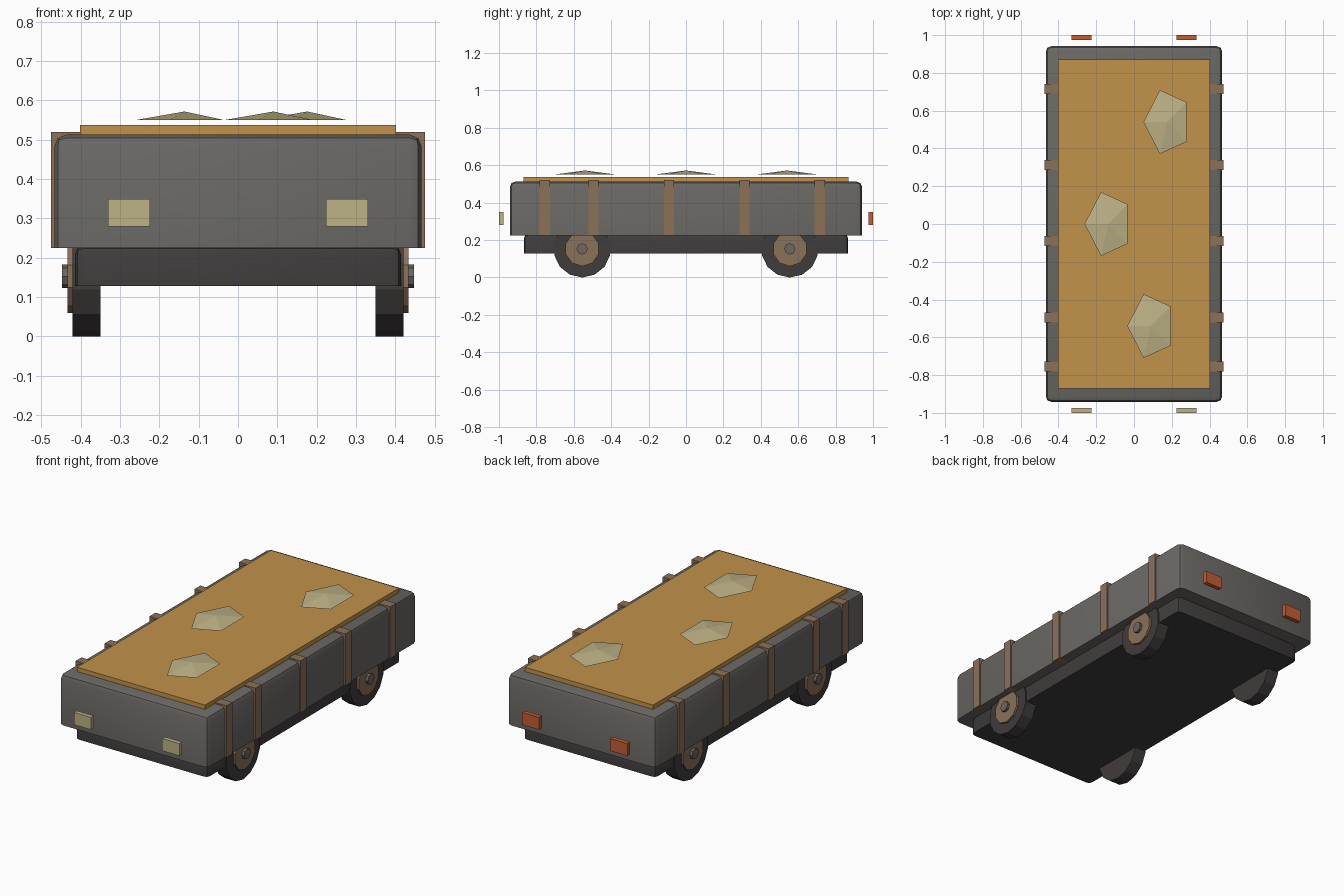
import bpy, bmesh, math
from mathutils import Vector

if "Cube" in bpy.data.objects:
    bpy.data.objects.remove(bpy.data.objects["Cube"])


def material(name, hex_code):
    def linear(c):
        return c / 12.92 if c <= 0.04045 else ((c + 0.055) / 1.055) ** 2.4
    m = bpy.data.materials.new(name)
    rgb = [linear(int(hex_code[i:i + 2], 16) / 255) for i in (0, 2, 4)]
    m.diffuse_color = (*rgb, 1)
    m.use_nodes = True
    m.node_tree.nodes["Principled BSDF"].inputs["Base Color"].default_value = m.diffuse_color
    return m


GREY = material("body grey", "6A6864")
DARK = material("dark rubber", "403C3C")
BROWN = material("brown", "8B7159")
OCHRE = material("ochre", "C2924A")
CREAM = material("cream", "BEB286")
RED = material("red", "C45C36")


def finish(name, bm, mat, smooth=False):
    bmesh.ops.recalc_face_normals(bm, faces=bm.faces[:])
    mesh = bpy.data.meshes.new(name)
    bm.to_mesh(mesh)
    bm.free()
    mesh.materials.append(mat)
    obj = bpy.data.objects.new(name, mesh)
    bpy.context.collection.objects.link(obj)
    if smooth:
        bpy.ops.object.select_all(action='DESELECT')
        obj.select_set(True)
        bpy.context.view_layer.objects.active = obj
        bpy.ops.object.shade_smooth_by_angle(angle=math.radians(40))
    return obj


def box(name, lo, hi, mat, bevel=0):
    """Box between two corners; a bevel rounds every edge except the bottom ones."""
    lo, hi = Vector(lo), Vector(hi)
    bm = bmesh.new()
    bmesh.ops.create_cube(bm, size=1)
    for v in bm.verts:
        v.co = (lo + hi) / 2 + v.co * (hi - lo)
    if bevel:
        edges = [e for e in bm.edges if max(v.co.z for v in e.verts) > lo.z + 1e-4]
        bmesh.ops.bevel(bm, geom=edges, offset=bevel, segments=2, profile=0.5,
                        affect='EDGES', clamp_overlap=True)
    return finish(name, bm, mat, bool(bevel))


def disc(name, x0, x1, y, z, radius, sides, mat):
    """Prism along x with one corner pointing straight down."""
    bm = bmesh.new()
    rings = []
    for x in (x0, x1):
        ring = []
        for i in range(sides):
            a = 2 * math.pi * i / sides
            ring.append(bm.verts.new((x, y + radius * math.sin(a), z - radius * math.cos(a))))
        bm.faces.new(ring)
        rings.append(ring)
    a, b = rings
    for i in range(sides):
        j = (i + 1) % sides
        bm.faces.new((a[i], a[j], b[j], b[i]))
    return finish(name, bm, mat)


def patch(name, x, y):
    """Shallow five-sided pyramid hovering over the deck."""
    bm = bmesh.new()
    ring = []
    for i in range(5):
        a = math.pi + 2 * math.pi * i / 5
        ring.append(bm.verts.new((x + 0.126 * math.cos(a), y + 0.178 * math.sin(a), 0.55)))
    apex = bm.verts.new((x, y, 0.572))
    bm.faces.new(ring)
    for i in range(5):
        bm.faces.new((ring[i], ring[(i + 1) % 5], apex))
    return finish(name, bm, CREAM)


# Main hull, chassis and deck
box("chassis", (-0.415, -0.867, 0.128), (0.415, 0.867, 0.23), DARK, 0.022)
box("body", (-0.467, -0.942, 0.225), (0.467, 0.942, 0.513), GREY, 0.03)
box("deck", (-0.402, -0.87, 0.51), (0.402, 0.87, 0.538), OCHRE)

# Patches on the deck
for i, (x, y) in enumerate([(0.176, 0.54), (-0.136, 0.0), (0.09, -0.54)]):
    patch(f"deck_patch_{i + 1}", x, y)

for s, side in ((-1, "left"), (1, "right")):
    # Side straps
    for i, y in enumerate((-0.755, -0.495, -0.09, 0.313, 0.715)):
        xs = sorted((s * 0.395, s * 0.475))
        box(f"strap_{side}_{i + 1}", (xs[0], y - 0.027, 0.225),
            (xs[1], y + 0.027, 0.52), BROWN)
    # Wheels with rim and hub
    for y, end in ((-0.555, "front"), (0.555, "rear")):
        disc(f"wheel_{end}_{side}", s * 0.35, s * 0.421, y, 0.153, 0.153, 14, DARK)
        disc(f"rim_{end}_{side}", s * 0.41, s * 0.433, y, 0.153, 0.093, 10, BROWN)
        disc(f"hub_{end}_{side}", s * 0.42, s * 0.448, y, 0.153, 0.03, 8, GREY)
    # Headlights and tail lights
    xs = sorted((s * 0.224, s * 0.331))
    box(f"headlight_{side}", (xs[0], -1.0, 0.28), (xs[1], -0.975, 0.35), CREAM)
    box(f"tail_light_{side}", (xs[0], 0.975, 0.28), (xs[1], 1.0, 0.35), RED)
